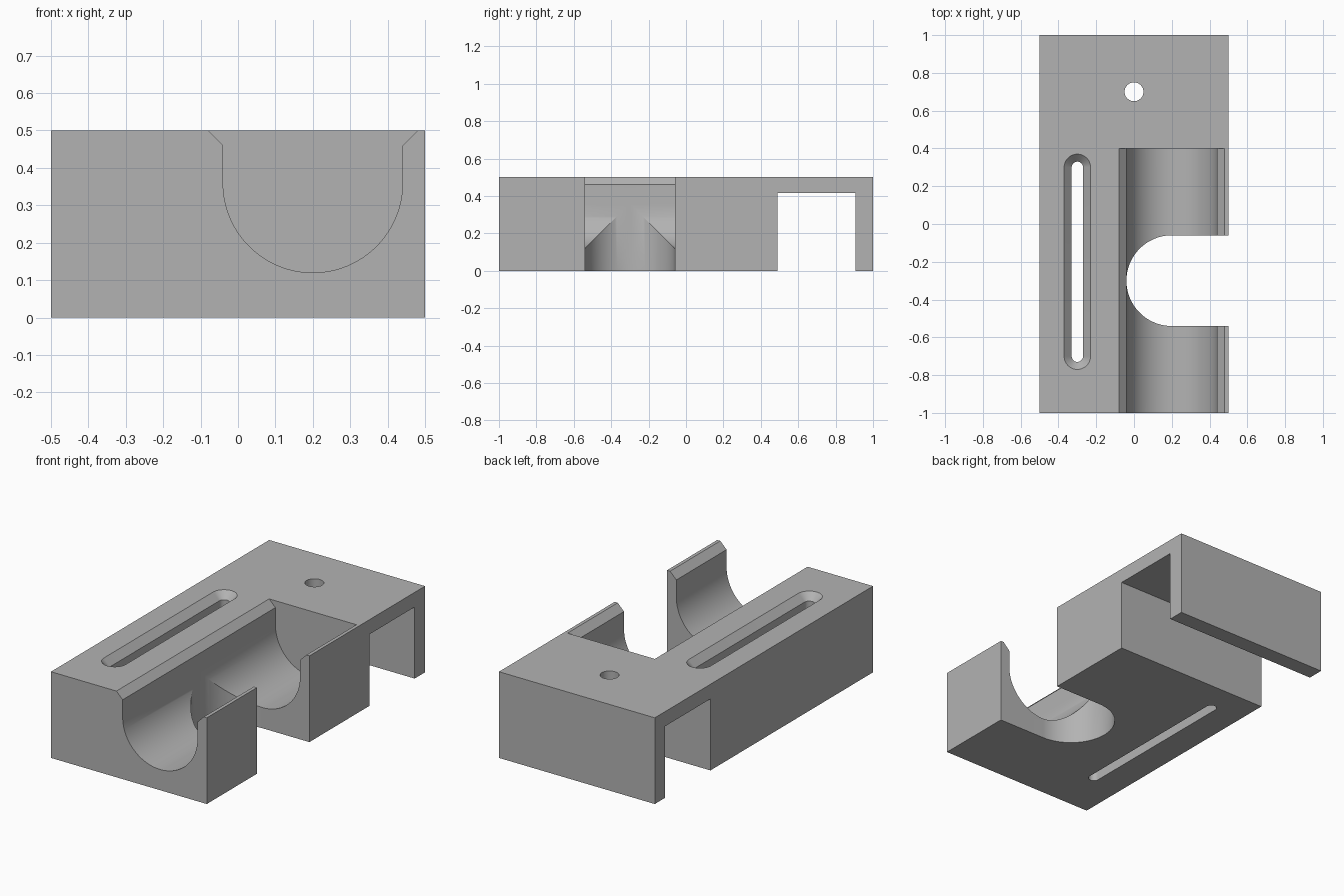
import bpy, bmesh
from math import sin, cos, pi, radians
from mathutils import Vector

cube = bpy.data.objects.get("Cube")
if cube:
    bpy.data.objects.remove(cube, do_unlink=True)

grey = bpy.data.materials.new("mid grey")
grey.use_nodes = True
grey.diffuse_color = (0.45, 0.45, 0.45, 1)
grey.node_tree.nodes["Principled BSDF"].inputs["Base Color"].default_value = grey.diffuse_color


def arc(cx, cy, r, start, end, steps=32):
    """Points along an arc, angles in degrees."""
    angles = [radians(start + (end - start) * i / steps) for i in range(steps + 1)]
    return [(cx + r * cos(a), cy + r * sin(a)) for a in angles]


def loft(name, *loops):
    """Closed solid through matching loops of 3D points."""
    bm = bmesh.new()
    rings = [[bm.verts.new(p) for p in loop] for loop in loops]
    n = len(rings[0])
    for a, b in zip(rings, rings[1:]):
        for i in range(n):
            j = (i + 1) % n
            bm.faces.new((a[i], a[j], b[j], b[i]))
    bm.faces.new(rings[0])
    bm.faces.new(rings[-1])
    bmesh.ops.recalc_face_normals(bm, faces=bm.faces)
    mesh = bpy.data.meshes.new(name)
    bm.to_mesh(mesh)
    bm.free()
    mesh.materials.append(grey)
    obj = bpy.data.objects.new(name, mesh)
    bpy.context.collection.objects.link(obj)
    return obj


def flat(points, z):
    return [(x, y, z) for x, y in points]


def slot_outline(r):
    return arc(-0.3, 0.3, r, 0, 180, 20) + arc(-0.3, -0.7, r, 180, 360, 20)


# Body: side profile with the open channel and rear lip
side = [(-1, 0), (0.49, 0), (0.49, 0.415), (0.905, 0.415),
        (0.905, 0), (1, 0), (1, 0.5), (-1, 0.5)]
body = loft("holder_block", *[[(x, y, z) for y, z in side] for x in (-0.5, 0.5)])

# Round-bottomed trough with flared mouth
trough = arc(0.2, 0.36, 0.24, 180, 360, 64) + [
    (0.44, 0.46), (0.48, 0.5), (0.48, 0.6), (-0.08, 0.6), (-0.08, 0.5), (-0.04, 0.46)]
# Round-ended side opening
opening = arc(0.2, -0.3, 0.24, 90, 270, 64) + [(0.7, -0.54), (0.7, -0.06)]
# Screw hole
hole = arc(0, 0.7, 0.05, 0, 348.75, 31)

cutters = [
    loft("trough_cutter", *[[(x, y, z) for x, z in trough] for y in (-1.2, 0.4)]),
    loft("opening_cutter", flat(opening, -0.2), flat(opening, 0.8)),
    loft("hole_cutter", flat(hole, 0.3), flat(hole, 0.8)),
    # Long slot with a chamfered rim
    loft("slot_cutter", flat(slot_outline(0.03), -0.2), flat(slot_outline(0.03), 0.46),
         flat(slot_outline(0.07), 0.5), flat(slot_outline(0.07), 0.6)),
]
for cutter in cutters:
    mod = body.modifiers.new(cutter.name, "BOOLEAN")
    mod.operation = "DIFFERENCE"
    mod.solver = "EXACT"
    mod.object = cutter

# Bake the cuts, then remove the cutters
bpy.context.view_layer.update()
graph = bpy.context.evaluated_depsgraph_get()
baked = bpy.data.meshes.new_from_object(body.evaluated_get(graph))
body.modifiers.clear()
body.data = baked
for cutter in cutters:
    bpy.data.objects.remove(cutter, do_unlink=True)

# Smooth curved walls, crisp edges
bpy.ops.object.select_all(action="DESELECT")
body.select_set(True)
bpy.context.view_layer.objects.active = body
bpy.ops.object.shade_smooth_by_angle(angle=radians(25))
